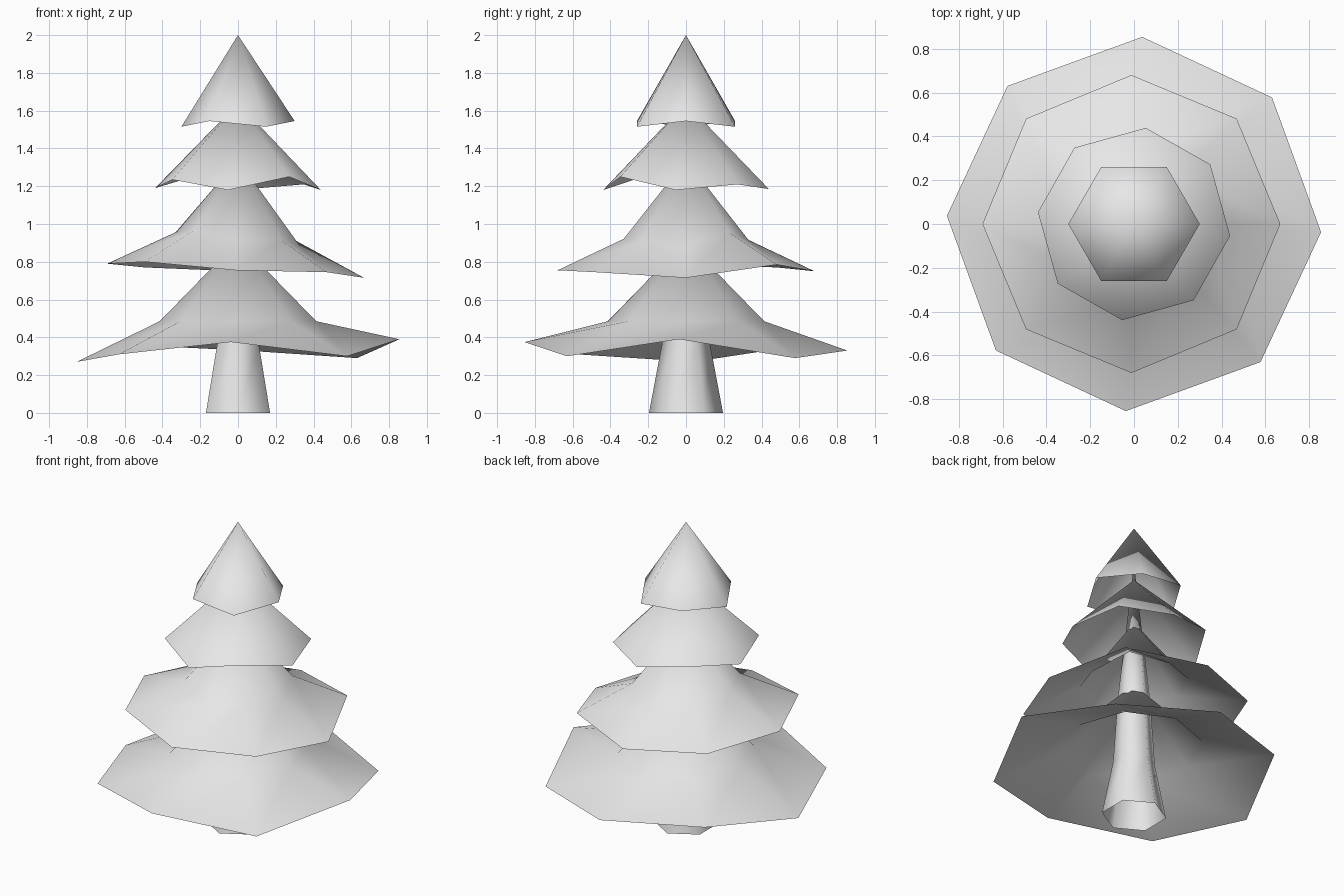
import bpy
import bmesh
from math import cos, sin, radians, tau

cube = bpy.data.objects.get("Cube")
if cube:
    bpy.data.objects.remove(cube, do_unlink=True)

# One plain colour for the whole tree
grey = bpy.data.materials.new("plain_grey")
grey.use_nodes = True
colour = (0.8, 0.8, 0.8, 1)
grey.diffuse_color = colour
grey.node_tree.nodes["Principled BSDF"].inputs["Base Color"].default_value = colour


def ring(bm, radius, phase, heights, shift=0):
    """Closed loop of vertices, one for each height, counted from +x."""
    count = len(heights)
    verts = []
    for i, z in enumerate(heights):
        angle = radians(phase) + tau * i / count
        verts.append(bm.verts.new((shift + radius * cos(angle), radius * sin(angle), z)))
    return verts


def bridge(bm, lower, upper):
    """Join two loops of equal length with outward facing quads."""
    count = len(lower)
    for i in range(count):
        j = (i + 1) % count
        bm.faces.new((lower[i], lower[j], upper[j], upper[i]))


def close_to_tip(bm, loop, tip_height, shift=0):
    """Fan a loop up to a single point."""
    tip = bm.verts.new((shift, 0, tip_height))
    for i, vert in enumerate(loop):
        bm.faces.new((vert, loop[(i + 1) % len(loop)], tip))


def finish(bm, name):
    """Turn the bmesh into a smooth shaded object."""
    mesh = bpy.data.meshes.new(name)
    bm.to_mesh(mesh)
    bm.free()
    mesh.materials.append(grey)
    for face in mesh.polygons:
        face.use_smooth = True
    obj = bpy.data.objects.new(name, mesh)
    bpy.context.collection.objects.link(obj)
    return obj


def branch_tier(name, radius, phase, rim, tip, bend=None, shift=0):
    """Open skirt of branches; bend = (radius, height, share of rim tilt)."""
    bm = bmesh.new()
    loop = ring(bm, radius, phase, rim, shift)
    if bend:
        bend_radius, bend_height, tilt = bend
        mean = sum(rim) / len(rim)
        heights = [bend_height + tilt * (z - mean) for z in rim]
        upper = ring(bm, bend_radius, phase, heights)
        bridge(bm, loop, upper)
        loop = upper
    close_to_tip(bm, loop, tip)
    return finish(bm, name)


# Six-sided hollow trunk, flared at the foot and tapering inside the tiers
bm = bmesh.new()
loops = [ring(bm, radius, 30, [height] * 6)
         for radius, height in ((0.196, 0), (0.128, 0.36), (0.1, 0.8))]
for lower, upper in zip(loops, loops[1:]):
    bridge(bm, lower, upper)
close_to_tip(bm, loops[-1], 1.75)
finish(bm, "trunk")

# Four tiers of branches, rim heights running anticlockwise from +x
branch_tier("bottom_branches", 0.855, -2.5,
            [0.39, 0.29, 0.33, 0.36, 0.27, 0.31, 0.375, 0.3],
            tip=0.91, bend=(0.415, 0.485, 0))
branch_tier("lower_branches", 0.68, 0,
            [0.715, 0.785, 0.75, 0.77, 0.79, 0.8, 0.755, 0.745],
            tip=1.34, bend=(0.33, 0.93, 1), shift=-0.012)
branch_tier("upper_branches", 0.442, -7,
            [1.18, 1.21, 1.185, 1.24, 1.19, 1.235, 1.18, 1.25], tip=1.64)
branch_tier("top_branches", 0.3, 0, [1.545, 1.515] * 3, tip=2)
